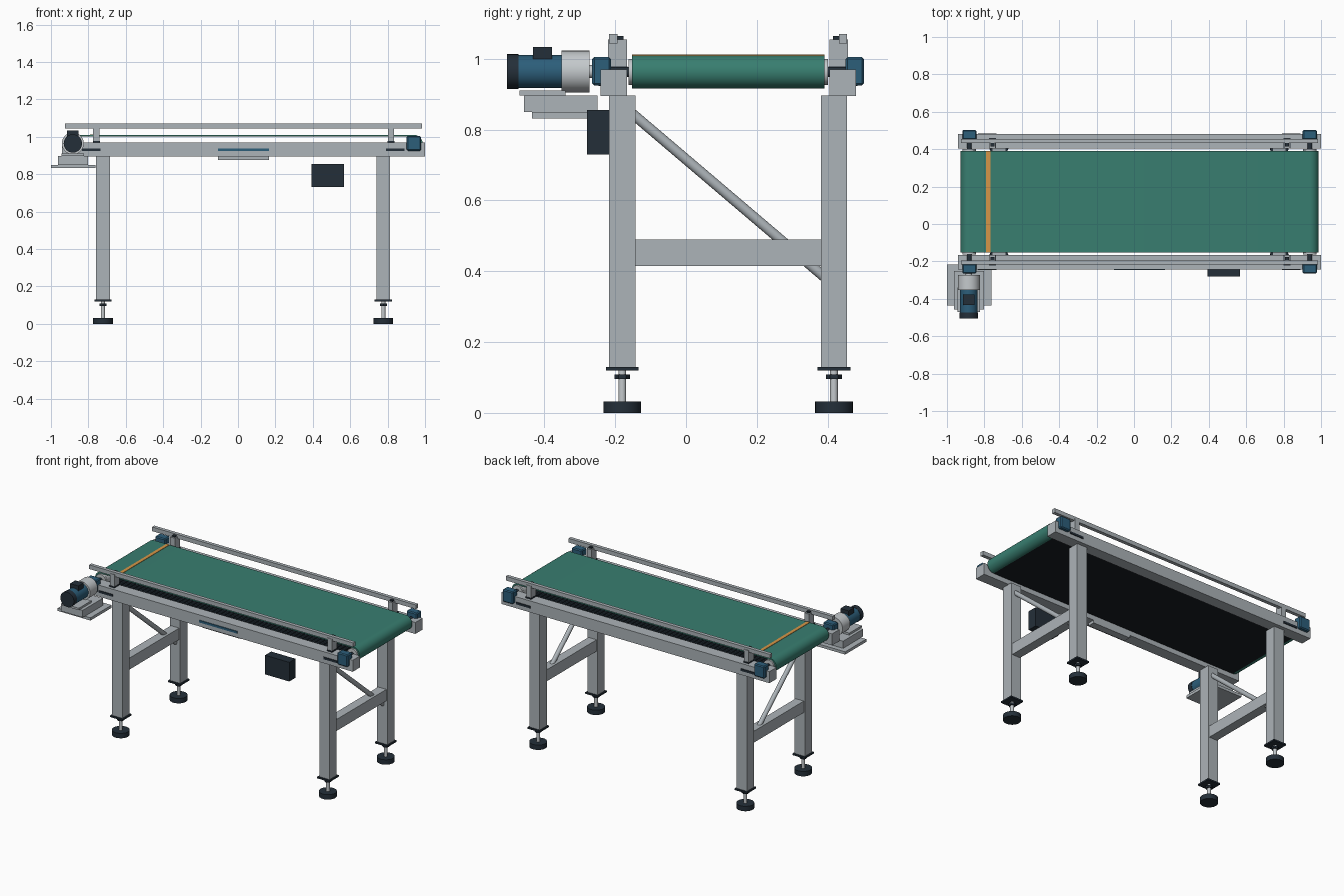
import bpy, bmesh, math
from mathutils import Vector

if "Cube" in bpy.data.objects:
    bpy.data.objects.remove(bpy.data.objects["Cube"])


def srgb(r, g, b):
    lin = lambda c: ((c / 255 + 0.055) / 1.055) ** 2.4 if c > 10 else c / 3295
    return (lin(r), lin(g), lin(b), 1)


def material(name, *rgb):
    m = bpy.data.materials.new(name)
    m.diffuse_color = srgb(*rgb)
    m.use_nodes = True
    m.node_tree.nodes["Principled BSDF"].inputs["Base Color"].default_value = m.diffuse_color
    return m


GREY = material("painted_grey", 172, 179, 184)
STEEL = material("bright_steel", 196, 201, 204)
BLUE = material("machine_blue", 44, 94, 122)
DARK = material("dark_rubber", 36, 47, 57)
BLACK = material("belt_underside", 24, 30, 34)
GREEN = material("belt_green", 56, 126, 112)
ORANGE = material("seam_orange", 214, 150, 72)

CY = 0.119                      # centre line of the conveyor across its width
DRUM_Z, DRUM_R = 0.963, 0.047
DRUMS = (-0.88, 0.94)
LEGS = (-0.7225, 0.777)


def finish(name, bm, mat, smooth=False):
    bmesh.ops.recalc_face_normals(bm, faces=bm.faces)
    me = bpy.data.meshes.new(name)
    bm.to_mesh(me)
    bm.free()
    ob = bpy.data.objects.new(name, me)
    bpy.context.collection.objects.link(ob)
    me.materials.append(mat)
    if smooth:
        bpy.ops.object.select_all(action='DESELECT')
        ob.select_set(True)
        bpy.context.view_layer.objects.active = ob
        bpy.ops.object.shade_smooth_by_angle(angle=math.radians(35))
    return ob


def box(name, x, y, z, mat, bevel=0):
    bm = bmesh.new()
    bmesh.ops.create_cube(bm, size=1)
    for v in bm.verts:
        v.co = [(a + b) / 2 + c * (b - a) for (a, b), c in zip((x, y, z), v.co)]
    if bevel:
        bmesh.ops.bevel(bm, geom=bm.edges[:], offset=bevel, segments=1, affect='EDGES')
    return finish(name, bm, mat)


def rod(name, a, b, r, mat, sides=32, r2=None):
    a, b = Vector(a), Vector(b)
    bm = bmesh.new()
    bmesh.ops.create_cone(bm, cap_ends=True, segments=sides, radius1=r,
                          radius2=r if r2 is None else r2, depth=(b - a).length)
    rot = (b - a).to_track_quat('Z', 'Y')
    for v in bm.verts:
        v.co = rot @ v.co + (a + b) / 2
    return finish(name, bm, mat, sides > 8)


def across(s, a, b):
    """Span in y on the front (s=-1) or back (s=1) side, from front-side values."""
    return (a, b) if s < 0 else (2 * CY - b, 2 * CY - a)


# Belt: loop around the two drums, open inside, with a dark return run
bm = bmesh.new()
rings = []
for y in (-0.153, 0.391):
    for r in (DRUM_R, DRUM_R - 0.01):
        ring = []
        for cx, start in ((DRUMS[1], 90), (DRUMS[0], -90)):
            for i in range(25):
                t = math.radians(start - i * 7.5)
                ring.append(bm.verts.new((cx + r * math.cos(t), y, DRUM_Z + r * math.sin(t))))
        rings.append(ring)
for p, q in ((0, 1), (1, 3), (3, 2), (2, 0)):
    n = len(rings[0])
    for i in range(n):
        j = (i + 1) % n
        bm.faces.new((rings[p][i], rings[p][j], rings[q][j], rings[q][i]))
belt = finish("belt", bm, GREEN, True)
belt.data.materials.append(BLACK)
for f in belt.data.polygons:
    c = f.center
    if abs(c.x - 0.03) < 0.3 and c.z < DRUM_Z:
        f.material_index = 1
box("belt_seam", (-0.79, -0.768), (-0.153, 0.391), (1.009, 1.0125), ORANGE)

# Drums with end flanges and shafts
for x in DRUMS:
    rod("drum", (x, -0.15, DRUM_Z), (x, 0.388, DRUM_Z), DRUM_R - 0.0105, STEEL)
    rod("drum_shaft", (x, -0.23, DRUM_Z), (x, 0.468, DRUM_Z), 0.014, DARK)
    for s in (-1, 1):
        y = across(s, -0.163, -0.151)
        rod("drum_flange", (x, y[0], DRUM_Z), (x, y[1], DRUM_Z), 0.0365, STEEL)

# Small support rollers between the two belt runs
for i in range(56):
    x = -0.8 + i * 1.64 / 55
    rod("support_roller", (x, -0.148, 0.945), (x, 0.386, 0.945), 0.011, DARK, 10)

for s in (-1, 1):
    # Side frame with its slots and bearing blocks
    box("side_rail", (-0.94, 1.0), across(s, -0.242, -0.167), (0.895, 0.97), GREY)
    for x in (-0.785, 0.84):
        box("rail_slot", (x - 0.05, x + 0.05), across(s, -0.247, -0.241), (0.923, 0.937), DARK)
    for x in (-0.88, 0.94):
        box("bearing_block", (x - 0.038, x + 0.038), across(s, -0.265, -0.212),
            (0.925, 1.005), BLUE, 0.006)

    # Guard rail on posts
    box("guard_rail", (-0.925, 0.985), across(s, -0.217, -0.194), (1.043, 1.07), GREY)
    for x in (-0.757, 0.818):
        box("post_foot", (x - 0.019, x + 0.019), across(s, -0.223, -0.165), (0.969, 0.978), DARK)
        box("guard_post", (x - 0.017, x + 0.017), across(s, -0.22, -0.167), (0.977, 1.055), GREY)
        box("guard_bolt", (x - 0.01, x + 0.01), across(s, -0.194, -0.177), (1.05, 1.064), DARK)

    # Legs with levelling feet
    for x in LEGS:
        y0, y1 = across(s, -0.217, -0.143)
        yc = (y0 + y1) / 2
        box("leg", (x - 0.037, x + 0.037), (y0, y1), (0.128, 0.896), GREY)
        box("leg_plate", (x - 0.046, x + 0.046), (yc - 0.046, yc + 0.046), (0.12, 0.13), DARK)
        rod("foot_screw", (x, yc, 0.03), (x, yc, 0.122), 0.011, STEEL, 20)
        rod("foot_nut", (x, yc, 0.096), (x, yc, 0.109), 0.022, DARK, 6)
        rod("foot_pad", (x, yc, 0), (x, yc, 0.032), 0.053, DARK)

# Cross beams and diagonal braces between the legs
for x in LEGS:
    box("cross_beam", (x - 0.03, x + 0.03), (-0.145, 0.383), (0.415, 0.49), GREY)
    rod("diagonal_brace", (x, -0.155, 0.848), (x, 0.393, 0.382), 0.0145, GREY, 20)

# Front panel, accent strip and control box
box("lower_panel", (-0.108, 0.167), (-0.215, -0.167), (0.877, 0.896), GREY)
box("accent_strip", (-0.108, 0.167), (-0.247, -0.241), (0.923, 0.937), BLUE)
box("control_box", (0.392, 0.567), (-0.28, -0.217), (0.73, 0.855), DARK)

# Drive motor on its stepped mount
MX, MZ = -0.883, 0.964
box("mount_base", (-1.0, -0.763), (-0.435, -0.217), (0.832, 0.85), GREY)
box("mount_block", (-0.962, -0.803), (-0.458, -0.25), (0.85, 0.897), GREY)
box("mount_plate", (-0.943, -0.823), (-0.47, -0.34), (0.897, 0.91), GREY)
for name, y0, y1, r, mat in (("motor_cap", -0.505, -0.473, 0.049, DARK),
                             ("motor_body", -0.473, -0.352, 0.047, BLUE),
                             ("gearbox", -0.352, -0.273, 0.059, STEEL),
                             ("drive_shaft", -0.273, -0.24, 0.018, STEEL)):
    rod(name, (MX, y0, MZ), (MX, y1, MZ), r, mat)
box("terminal_box", (MX - 0.03, MX + 0.03), (-0.432, -0.378), (1.0, 1.033), DARK)
